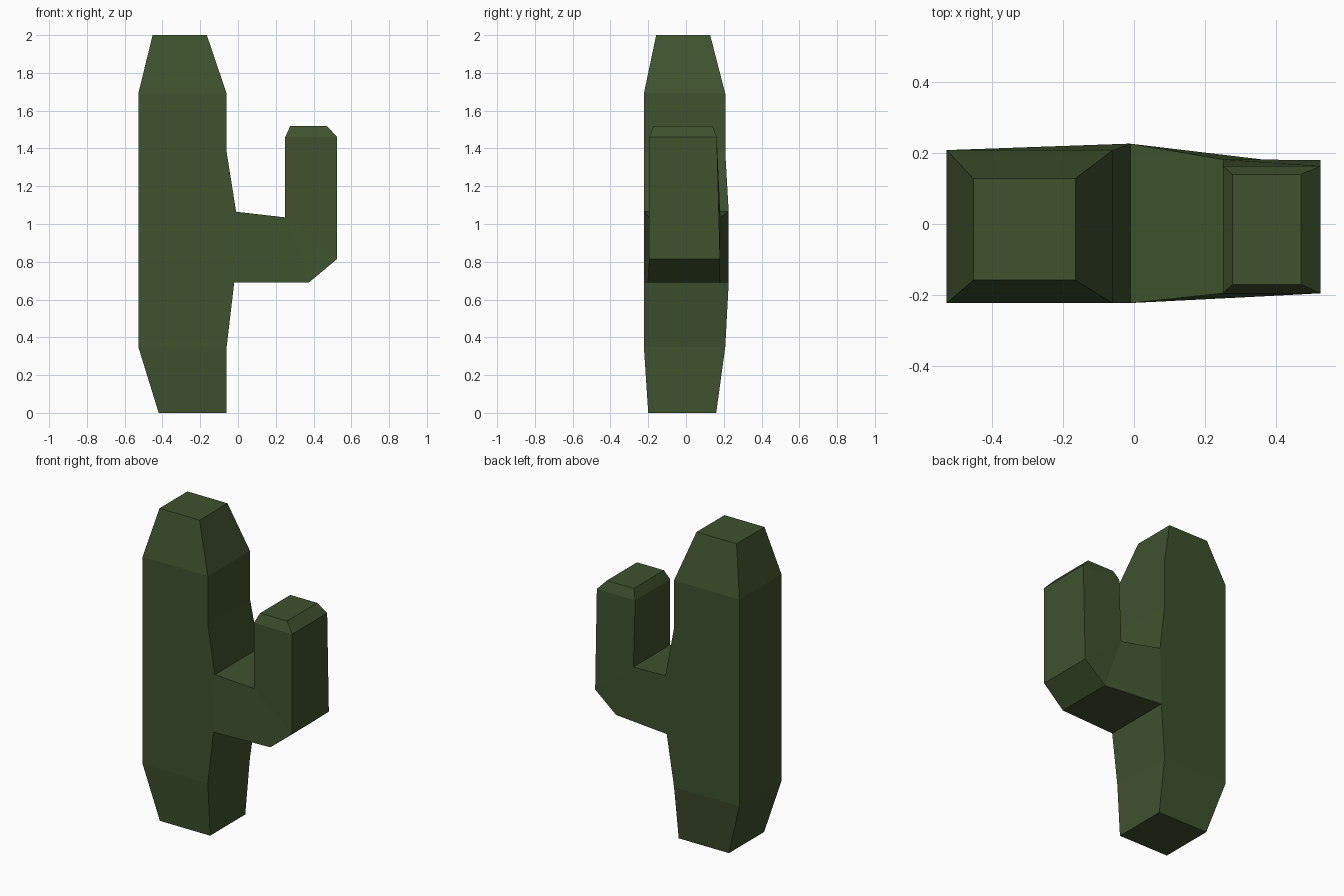
import bpy, bmesh

if "Cube" in bpy.data.objects:
    bpy.data.objects.remove(bpy.data.objects["Cube"])

# Front outline, counter-clockwise: x, z, front y, back y
outline = [
    (-.42, 0, -.20, .16), (-.06, 0, -.20, .16),            # 0-1 base
    (-.06, .35, -.223, .208), (-.02, .69, -.223, .226),    # 2-3 trunk below arm
    (.375, .69, -.203, .18), (.525, .815, -.195, .18),     # 4-5 elbow
    (.525, 1.46, -.195, .163), (.47, 1.52, -.17, .14),     # 6-7 arm tip
    (.277, 1.52, -.17, .14), (.25, 1.46, -.195, .163),     # 8-9 arm tip
    (.25, 1.035, -.195, .182), (-.01, 1.065, -.223, .226), # 10-11 crook
    (-.06, 1.38, -.223, .208), (-.06, 1.69, -.223, .208),  # 12-13 trunk above arm
    (-.165, 2, -.158, .128), (-.452, 2, -.158, .128),      # 14-15 trunk top
    (-.528, 1.69, -.223, .208), (-.528, .35, -.223, .208), # 16-17 left side
]
# Panels that tile the front and the back
panels = [(0, 1, 2, 17), (17, 2, 3, 11, 12, 13, 16), (13, 14, 15, 16),
          (3, 4, 10, 11), (4, 5, 10), (5, 6, 9, 10), (6, 7, 8, 9)]

bm = bmesh.new()
front = [bm.verts.new((x, yf, z)) for x, z, yf, yb in outline]
back = [bm.verts.new((x, yb, z)) for x, z, yf, yb in outline]
for p in panels:
    bm.faces.new([front[i] for i in p])
    bm.faces.new([back[i] for i in reversed(p)])
# Side walls around the outline
n = len(outline)
for i in range(n):
    j = (i + 1) % n
    bm.faces.new((front[j], front[i], back[i], back[j]))
bmesh.ops.recalc_face_normals(bm, faces=bm.faces[:])

mesh = bpy.data.meshes.new("cactus")
bm.to_mesh(mesh)
bm.free()
cactus = bpy.data.objects.new("cactus", mesh)
bpy.context.collection.objects.link(cactus)

# Dark green
green = bpy.data.materials.new("cactus_green")
green.diffuse_color = (.05, .085, .028, 1)
green.use_nodes = True
green.node_tree.nodes["Principled BSDF"].inputs["Base Color"].default_value = green.diffuse_color
mesh.materials.append(green)
